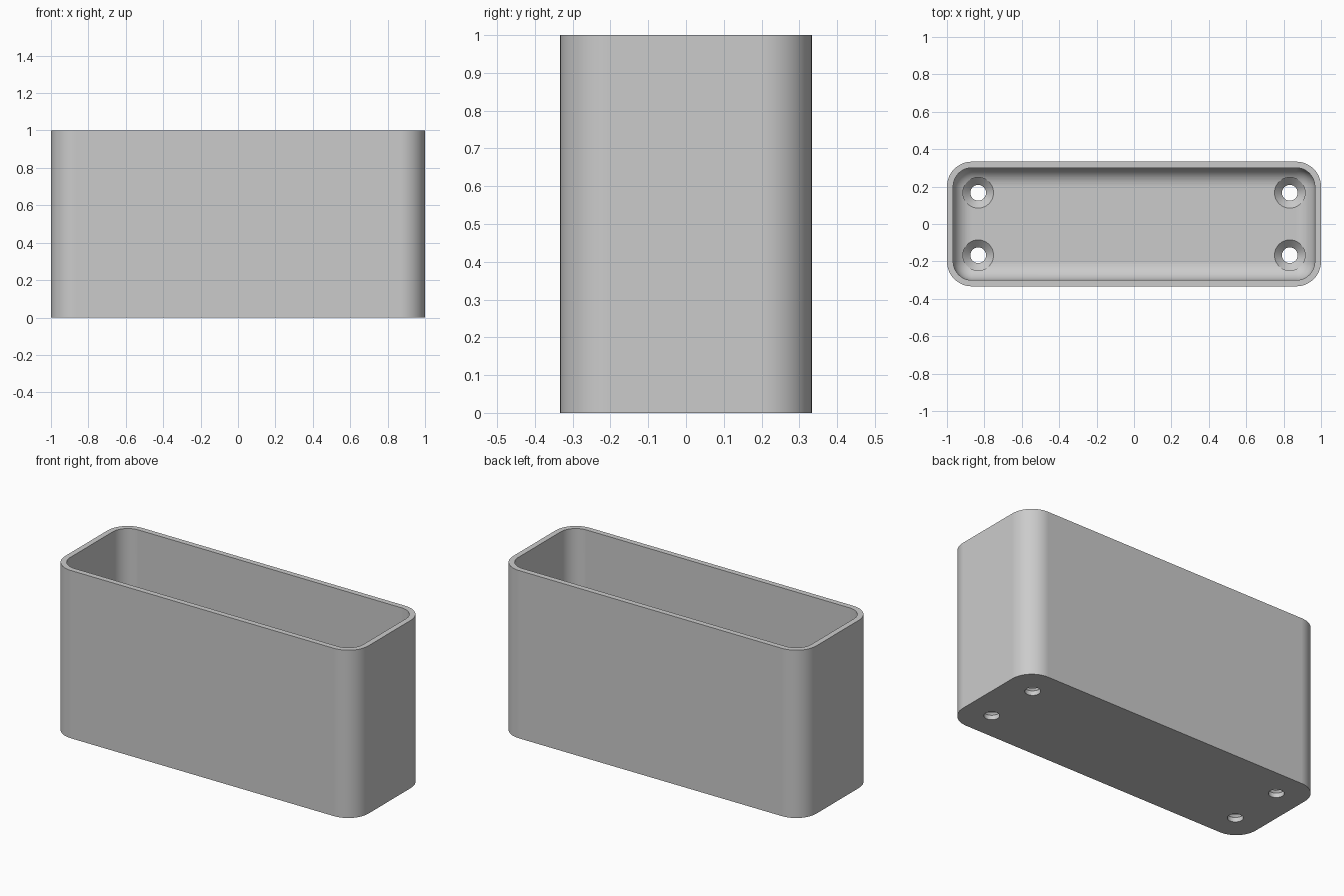
import bpy
import bmesh
from math import radians, pi
from mathutils import Vector

cube = bpy.data.objects.get("Cube")
if cube:
    bpy.data.objects.remove(cube, do_unlink=True)

LENGTH, DEPTH, HEIGHT = 2.0, 2 / 3, 1.0
WALL, FLOOR = 0.033, 0.067
OUTER_R, INNER_R = 0.133, 0.1
HOLE_R, SINK_R = 0.042, 0.082

grey = bpy.data.materials.new("plain grey")
grey.use_nodes = True
grey.diffuse_color = (0.6, 0.6, 0.6, 1)
shader = next(n for n in grey.node_tree.nodes if n.type == "BSDF_PRINCIPLED")
shader.inputs["Base Color"].default_value = grey.diffuse_color


def add_object(name, bm):
    bmesh.ops.recalc_face_normals(bm, faces=bm.faces)
    mesh = bpy.data.meshes.new(name)
    bm.to_mesh(mesh)
    bm.free()
    mesh.materials.append(grey)
    obj = bpy.data.objects.new(name, mesh)
    bpy.context.collection.objects.link(obj)
    return obj


def rounded_box(name, size, bottom, radius, all_edges):
    """Box with rounded upright edges, or with every edge rounded."""
    bm = bmesh.new()
    bmesh.ops.create_cube(bm, size=1)
    bmesh.ops.scale(bm, vec=size, verts=bm.verts)
    bmesh.ops.translate(bm, vec=(0, 0, bottom + size[2] / 2), verts=bm.verts)
    edges = [e for e in bm.edges if all_edges
             or abs(e.verts[0].co.z - e.verts[1].co.z) > 0.1]
    bmesh.ops.bevel(bm, geom=edges, offset=radius, segments=12,
                    profile=0.5, affect="EDGES")
    return add_object(name, bm)


def screw_hole_cutters(name):
    """Countersunk hole profile, turned about each hole axis."""
    slope_start = FLOOR - (SINK_R - HOLE_R)
    profile = [(0, -0.1), (HOLE_R, -0.1), (HOLE_R, slope_start),
               (SINK_R, FLOOR), (SINK_R, 0.2), (0, 0.2)]
    bm = bmesh.new()
    for x in (-0.833, 0.833):
        for y in (-0.167, 0.167):
            verts = [bm.verts.new((x + r, y, z)) for r, z in profile]
            edges = [bm.edges.new(pair) for pair in zip(verts, verts[1:])]
            bmesh.ops.spin(bm, geom=verts + edges, cent=(x, y, 0),
                           axis=(0, 0, 1), angle=2 * pi, steps=40)
    bmesh.ops.remove_doubles(bm, verts=bm.verts, dist=0.0001)
    return add_object(name, bm)


# Outer shell, hollow with a filleted floor, and four screw holes
box = rounded_box("open_box", (LENGTH, DEPTH, HEIGHT), 0, OUTER_R, False)
cutters = [
    rounded_box("cavity_cutter",
                (LENGTH - 2 * WALL, DEPTH - 2 * WALL, HEIGHT + 0.3),
                FLOOR, INNER_R, True),
    screw_hole_cutters("screw_hole_cutter"),
]
for cutter in cutters:
    cutter.hide_render = True
    cut = box.modifiers.new("cut", "BOOLEAN")
    cut.operation = "DIFFERENCE"
    cut.solver = "EXACT"
    cut.object = cutter

# Bake the cuts and discard the cutters
graph = bpy.context.evaluated_depsgraph_get()
baked = bpy.data.meshes.new_from_object(box.evaluated_get(graph))
box.modifiers.clear()
box.data = baked
for cutter in cutters:
    bpy.data.objects.remove(cutter, do_unlink=True)

# Smooth corners, crisp rims
for obj in bpy.context.selected_objects:
    obj.select_set(False)
box.select_set(True)
bpy.context.view_layer.objects.active = box
bpy.ops.object.shade_smooth_by_angle(angle=radians(25))
weighted = box.modifiers.new("even flat faces", "WEIGHTED_NORMAL")
weighted.keep_sharp = True
